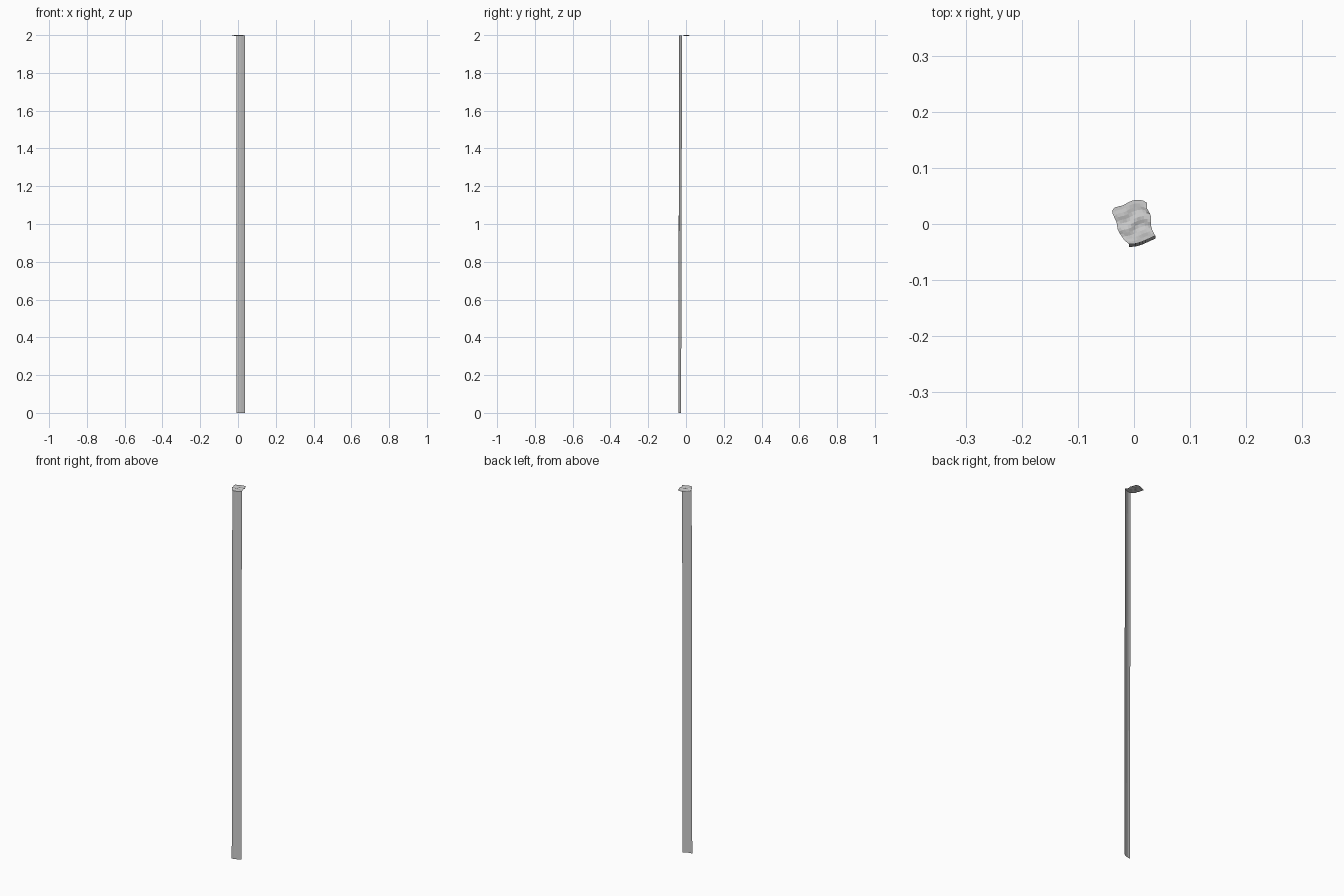
import bpy, math
from mathutils import Vector

if "Cube" in bpy.data.objects:
    bpy.data.objects.remove(bpy.data.objects["Cube"])

N = 10
TOP = 1.998


def sample(points, t):
    # Point at fraction t along a polyline
    pts = [Vector(p) for p in points]
    lens = [(b - a).length for a, b in zip(pts, pts[1:])]
    d = t * sum(lens)
    for a, b, l in zip(pts, pts[1:], lens):
        if d <= l + 1e-9:
            return a.lerp(b, min(d / l, 1))
        d -= l
    return pts[-1]


# Outline edges of the cap, seen from above
front = [(-.009, -.036), (.004, -.035), (.016, -.031), (.027, -.026), (.038, -.021)]
back = [(-.039, .024), (-.034, .030), (-.020, .033), (-.006, .041), (.003, .043), (.014, .043), (.023, .038)]
left = [front[0], (-.018, -.028), (-.029, -.011), (-.031, .003), (-.038, .018), back[0]]
right = [front[-1], (.033, -.012), (.030, -.002), (.030, .016), (.023, .028), back[-1]]


def cap_point(u, v):
    # Surface patch spanned by the four edges, with a gentle ripple
    f, b = sample(front, u), sample(back, u)
    l, r = sample(left, v), sample(right, v)
    corners = (Vector(front[0]).lerp(Vector(front[-1]), u)).lerp(
        Vector(back[0]).lerp(Vector(back[-1]), u), v)
    p = f.lerp(b, v) + l.lerp(r, u) - corners
    ripple = .0018 * math.sin(v * 16 + 1.5 * math.sin(u * 7)) * math.sin(math.pi * v)
    return (p.x, p.y, TOP + ripple)


def strip_point(u, v):
    # Curved sheet hanging from the front edge, leaning out slightly
    p = sample(front, u)
    return (p.x, p.y - .005 * (1 - v), TOP * v)


def sheet(name, fn, nu, nv):
    verts = [fn(i / nu, j / nv) for j in range(nv + 1) for i in range(nu + 1)]
    w = nu + 1
    faces = [(j * w + i, j * w + i + 1, (j + 1) * w + i + 1, (j + 1) * w + i)
             for j in range(nv) for i in range(nu)]
    me = bpy.data.meshes.new(name)
    me.from_pydata(verts, [], faces)
    ob = bpy.data.objects.new(name, me)
    bpy.context.collection.objects.link(ob)
    return ob


sheet("top_cap", cap_point, N, N + 2)
sheet("hanging_strip", strip_point, 8, 1)
